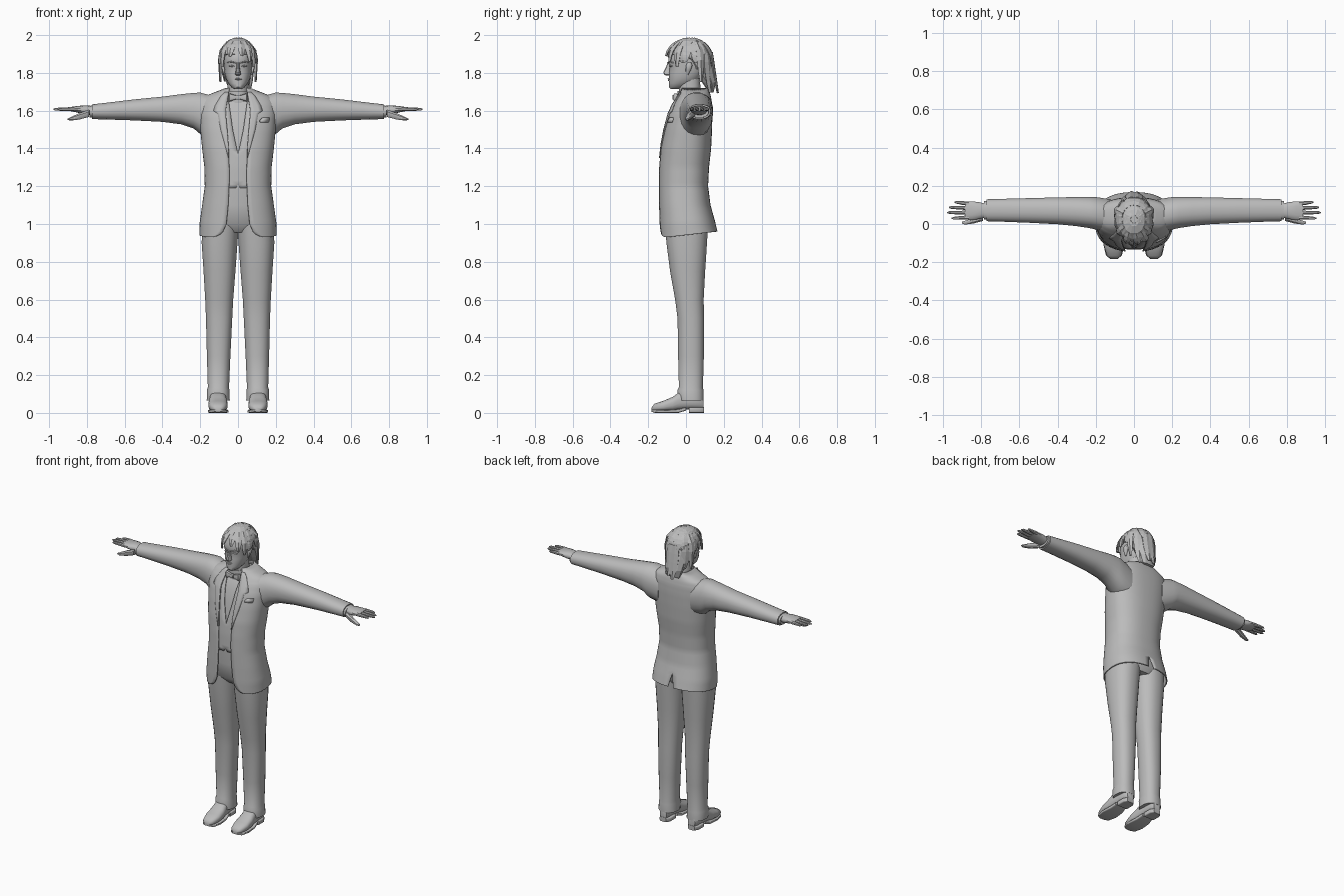
import bpy, bmesh, math, random
from mathutils import Vector

random.seed(4)
grey = bpy.data.materials.new("plain_grey")
grey.diffuse_color = (0.5, 0.5, 0.5, 1)


def make(name, verts, faces, mirror=False, smooth=True, thick=0):
    me = bpy.data.meshes.new(name)
    me.from_pydata([tuple(v) for v in verts], [], faces)
    bm = bmesh.new()
    bm.from_mesh(me)
    bmesh.ops.recalc_face_normals(bm, faces=bm.faces)
    bm.to_mesh(me)
    bm.free()
    me.materials.append(grey)
    if smooth:
        me.shade_smooth()
        me.set_sharp_from_angle(angle=math.radians(40))
    ob = bpy.data.objects.new(name, me)
    bpy.context.collection.objects.link(ob)
    if mirror:
        ob.modifiers.new("mirror", 'MIRROR').merge_threshold = 0.0005
    if thick:
        ob.modifiers.new("thickness", 'SOLIDIFY').thickness = thick
    return ob


def grid_faces(rows, cols):
    return [(r * cols + c, r * cols + c + 1, (r + 1) * cols + c + 1, (r + 1) * cols + c)
            for r in range(rows - 1) for c in range(cols - 1)]


def power(v, e):
    return math.copysign(abs(v) ** e, v)


def tube(name, axis, sections, n=20, exp=2.3, **kw):
    """Loft along an axis; section = (position, low1, high1, low2, high2)."""
    verts, faces = [], []
    for p, a0, a1, b0, b1 in sections:
        for i in range(n):
            t = 2 * math.pi * (i + 0.5) / n
            a = (a0 + a1) / 2 + (a1 - a0) / 2 * power(math.cos(t), 2 / exp)
            b = (b0 + b1) / 2 + (b1 - b0) / 2 * power(math.sin(t), 2 / exp)
            verts.append({'x': (p, a, b), 'y': (a, p, b), 'z': (a, b, p)}[axis])
    m = len(sections)
    for r in range(m - 1):
        for i in range(n):
            j = (i + 1) % n
            faces.append((r * n + i, r * n + j, (r + 1) * n + j, (r + 1) * n + i))
    faces += [tuple(range(n)), tuple(range((m - 1) * n, m * n))]
    return make(name, verts, faces, **kw)


def interp(table, z):
    if z <= table[0][0]:
        return table[0][1:]
    for a, b in zip(table, table[1:]):
        if z <= b[0]:
            f = (z - a[0]) / (b[0] - a[0])
            return tuple(u + (v - u) * f for u, v in zip(a[1:], b[1:]))
    return table[-1][1:]


# Jacket outline: height, half width, front, back
BODY = [(.93, .205, -.14, .167), (1.0, .203, -.143, .153), (1.1, .19, -.145, .13),
        (1.2, .176, -.146, .117), (1.3, .178, -.144, .122), (1.4, .19, -.136, .133),
        (1.5, .2, -.118, .138), (1.58, .205, -.098, .14), (1.64, .2, -.07, .138),
        (1.675, .18, -.045, .132), (1.695, .13, -.034, .126), (1.72, .066, -.036, .118)]
E = 2.4


def front_y(x, z):
    rx, yf, yb = interp(BODY, z)
    return (yf + yb) / 2 - (yb - yf) / 2 * max(0, 1 - (x / rx) ** E) ** (1 / E)


def shell(name, zs, edge, gap, inset, cols=24):
    """Half garment from its front edge to the back centre, mirrored."""
    verts = []
    for z in zs:
        rx, yf, yb = interp(BODY, z)
        rx, yf, yb = rx - inset, yf + inset, yb - inset
        t0 = math.asin((min(interp(edge, z)[0], rx * .9) / rx) ** (E / 2))
        t1 = math.pi - math.asin((interp(gap, z)[0] / rx) ** (E / 2))
        for c in range(cols):
            t = t0 + (t1 - t0) * c / (cols - 1)
            x = rx * abs(math.sin(t)) ** (2 / E)
            y = (yf + yb) / 2 - (yb - yf) / 2 * power(math.cos(t), 2 / E)
            rise = .03 * max(0, (y + .1) / .26) * max(0, min(1, (1.1 - z) / .17))
            verts.append((0 if x < 1e-4 else x, y, z + rise))
    make(name, verts, grid_faces(len(zs), cols), mirror=True, thick=.006)


# Jacket with rounded front corners and back vent
shell("jacket", [.93, .935, .945, .96, .98] + [1 + .02 * i for i in range(33)] +
      [1.65, 1.66, 1.67, 1.68, 1.69, 1.7, 1.72],
      [(.93, .14), (.935, .115), (.945, .095), (.96, .08), (1.0, .062), (1.1, .052), (1.25, .045),
       (1.4, .05), (1.6, .066), (1.69, .052), (1.72, .045)],
      [(.93, .02), (1.04, 0)], 0)
# Waistcoat with a deep V, over the shirt
shell("waistcoat", [1.19 + .02 * i for i in range(24)],
      [(1.19, .012), (1.21, 0), (1.37, 0), (1.5, .028), (1.66, .05)], [(1, 0)], .012)
tube("shirt", 'z', [(z, -r + .022, r - .022, f + .022, b - .022)
                    for z, r, f, b in BODY if 1.15 < z < 1.7], n=32, exp=E)

# Lapels and pocket square
verts = []
for z, xi, xo in [(1.7, .05, .07), (1.68, .052, .09), (1.63, .061, .12), (1.6, .065, .13),
                  (1.585, .065, .108), (1.5, .057, .092), (1.42, .051, .07), (1.35, .048, .051)]:
    for k in range(4):
        x = xi + (xo - xi) * k / 3
        verts.append((x, front_y(x, z) - .005, z))
make("lapel", verts, grid_faces(8, 4), mirror=True, thick=.005)
verts = [(x, front_y(x, z) - .007, z) for z, xs in
         [(1.538, (.118, .14, .162)), (1.55, (.117, .14, .166)), (1.563, (.13, .148, .167))] for x in xs]
make("pocket_square", verts, grid_faces(3, 3), thick=.008)

# Sleeves, shirt cuffs
tube("sleeve", 'x', [(.12, -.05, .13, 1.45, 1.675), (.2, -.03, .142, 1.475, 1.697),
                     (.235, -.022, .143, 1.505, 1.695), (.3, -.012, .142, 1.527, 1.688),
                     (.4, -.002, .14, 1.54, 1.675), (.55, .006, .136, 1.548, 1.66),
                     (.7, .012, .132, 1.553, 1.642), (.772, .014, .13, 1.555, 1.634)], mirror=True)
tube("shirt_cuff", 'x', [(.76, .022, .122, 1.562, 1.628), (.785, .022, .12, 1.563, 1.626)], mirror=True)

# Hands
tube("palm", 'x', [(.77, .035, .105, 1.575, 1.625), (.81, .025, .115, 1.58, 1.628),
                   (.85, .02, .12, 1.59, 1.625), (.885, .022, .12, 1.597, 1.62)], n=14, mirror=True)
for nm, y, y2, tip in [("index", .034, .03, .955), ("middle", .059, .06, .978),
                       ("ring", .084, .087, .97), ("little", .107, .114, .94)]:
    tube(nm + "_finger", 'x', [(.865, y - .012, y + .012, 1.596, 1.62),
                               ((.87 + tip) / 2, (y + y2) / 2 - .01, (y + y2) / 2 + .01, 1.598, 1.618),
                               (tip - .012, y2 - .008, y2 + .008, 1.6, 1.615),
                               (tip, y2 - .003, y2 + .003, 1.604, 1.61)], n=8, mirror=True)
tube("thumb", 'x', [(.79, .015, .05, 1.565, 1.605), (.84, .002, .032, 1.552, 1.588),
                    (.885, -.004, .018, 1.547, 1.567), (.902, .002, .012, 1.55, 1.558)], n=8, mirror=True)

# Trousers
tube("trouser_hips", 'z', [(.955, -.12, .12, -.075, .1), (1.0, -.185, .185, -.115, .125),
                           (1.1, -.176, .176, -.125, .115), (1.21, -.16, .16, -.128, .1)], n=28)
tube("trouser_leg", 'z', [(.065, .043, .166, -.04, .094), (.12, .045, .165, -.046, .093),
                          (.135, .047, .16, -.038, .09), (.3, .04, .165, -.042, .095),
                          (.5, .03, .17, -.045, .096), (.6, .025, .174, -.058, .094),
                          (.75, .013, .183, -.085, .102), (.9, .002, .193, -.104, .112),
                          (1.0, -.005, .19, -.113, .118)], n=24, mirror=True)

# Shoes with sole and heel
tube("shoe", 'y', [(-.182, .088, .122, .012, .028), (-.168, .068, .142, .008, .048),
                   (-.12, .055, .156, .008, .064), (-.07, .055, .156, .01, .085),
                   (-.03, .062, .15, .015, .115), (.03, .067, .146, .02, .12),
                   (.075, .07, .142, .02, .11), (.092, .08, .13, .022, .08)], exp=2.6, mirror=True)
tube("shoe_sole", 'y', [(-.182, .085, .125, .006, .016), (-.165, .063, .147, 0, .016),
                        (-.11, .05, .16, 0, .016), (-.04, .057, .154, 0, .02),
                        (0, .065, .146, .012, .03)], exp=6, mirror=True)
tube("shoe_heel", 'y', [(.015, .065, .146, 0, .03), (.07, .065, .146, 0, .03),
                        (.094, .082, .13, 0, .03)], exp=6, mirror=True)

# Neck, shirt collar and bow tie
tube("neck", 'z', [(1.62, -.055, .055, -.035, .08), (1.77, -.055, .055, -.04, .075)])
tube("shirt_collar", 'z', [(1.64, -.066, .066, -.048, .09), (1.705, -.059, .059, -.046, .085)])
tube("bow_tie_wing", 'x', [(.0, -.066, -.052, 1.662, 1.68), (.012, -.066, -.05, 1.66, 1.682),
                           (.045, -.066, -.044, 1.648, 1.692), (.05, -.06, -.044, 1.652, 1.688)],
     n=12, exp=4, mirror=True)
tube("bow_tie_knot", 'x', [(-.011, -.072, -.05, 1.658, 1.684), (.011, -.072, -.05, 1.658, 1.684)], n=12, exp=4)

# Head and face
tube("head", 'z', [(1.714, -.018, .018, -.08, -.035), (1.724, -.034, .034, -.09, .0),
                   (1.745, -.052, .052, -.09, .045), (1.77, -.064, .064, -.09, .075),
                   (1.8, -.071, .071, -.09, .09), (1.835, -.074, .074, -.086, .1),
                   (1.855, -.076, .076, -.094, .102), (1.89, -.076, .076, -.092, .102),
                   (1.93, -.066, .066, -.075, .095), (1.96, -.045, .045, -.045, .07)], n=24)
tube("nose", 'z', [(1.786, -.01, .01, -.105, -.07), (1.792, -.017, .017, -.116, -.07),
                   (1.802, -.014, .014, -.12, -.07), (1.83, -.009, .009, -.106, -.07),
                   (1.855, -.009, .009, -.097, -.07)], n=10)
for nm, z0, z1, yy in [("upper_lip", 1.765, 1.772, -.098), ("lower_lip", 1.756, 1.764, -.097)]:
    tube(nm, 'x', [(-.026, -.085, -.075, z0, z1), (0, yy, -.08, z0, z1),
                   (.026, -.085, -.075, z0, z1)], n=8)
tube("eyebrow", 'x', [(.012, -.1, -.085, 1.85, 1.857), (.035, -.094, -.08, 1.856, 1.863),
                      (.058, -.074, -.06, 1.852, 1.857)], n=8, mirror=True)
tube("eye", 'x', [(.018, -.089, -.08, 1.835, 1.837), (.032, -.089, -.075, 1.831, 1.842),
                  (.047, -.078, -.07, 1.835, 1.838)], n=8, mirror=True)
tube("ear", 'z', [(1.79, .068, .076, .0, .012), (1.815, .066, .086, -.002, .026),
                  (1.84, .066, .092, .0, .034), (1.855, .068, .086, .008, .028)], n=10, mirror=True)

# Hair: faceted cap, nape mass, then overlapping locks
tube("hair_cap", 'z', [(1.82, -.074, .074, .035, .118), (1.87, -.084, .084, -.01, .128),
                       (1.9, -.088, .088, -.094, .13), (1.94, -.079, .079, -.082, .117),
                       (1.97, -.055, .055, -.05, .09), (1.985, -.025, .025, -.012, .05)],
     n=12, smooth=False)
tube("nape_hair", 'z', [(1.695, -.045, .045, .122, .145), (1.75, -.065, .065, .085, .16),
                        (1.82, -.076, .076, .04, .148), (1.88, -.08, .08, .03, .13)], n=10, smooth=False)
hair_v, hair_f = [], []


def lock(phi, e0, e1, w, lift):
    base = len(hair_v)
    side = Vector((math.cos(phi), -math.sin(phi), 0))
    out = Vector((math.sin(phi), math.cos(phi), 0))
    for k, taper in enumerate((.65, 1, 1, .8, .35)):
        el = e0 + (e1 - e0) * k / 4
        a = math.radians(max(el, 0))
        drop = max(0, -el) * .002
        grow = lift + drop * 1.4 * max(0, math.cos(phi))
        p = Vector((out.x * .091 * math.cos(a) * grow, .025 + out.y * .108 * math.cos(a) * grow,
                    1.875 + .108 * math.sin(a) - drop))
        p.x *= 1 - 2 * drop * max(0, math.cos(phi))
        ridge = p + (out * math.cos(a) + Vector((0, 0, math.sin(a)))) * .006
        hair_v.extend([p - side * w * taper, ridge, p + side * w * taper])
    hair_f.extend(tuple(i + base for i in f) for f in grid_faces(5, 3))


for e0, e1, count, w, lift in [(80, 25, 8, .032, 1.03), (52, 0, 12, .03, 1.07), (18, -60, 12, .027, 1.1)]:
    for i in range(count):
        phi = -math.pi + 2 * math.pi * (i + .5) / count + random.uniform(-.1, .1)
        end = e1 + random.uniform(-10, 8)
        if abs(phi) > 2.0:
            if e0 < 30:
                continue
            end = max(end, random.uniform(10, 20))
        elif abs(phi) > 1.25:
            end = max(end, random.uniform(-20, -8))
        elif e0 < 30 and abs(phi) < .8:
            end = random.uniform(-92, -78)
        lock(phi, e0, end, w, lift)
for phi, end, lift in [(2.55, -8, 1.25), (2.2, -22, 1.15), (-2.2, -22, 1.15), (-2.75, 6, 1.24), (2.95, 8, 1.24),
                       (1.15, -62, 1.18), (-1.15, -62, 1.18)]:
    lock(phi, 55, end, .02, lift)
make("hair_locks", hair_v, hair_f, smooth=False, thick=.005)
